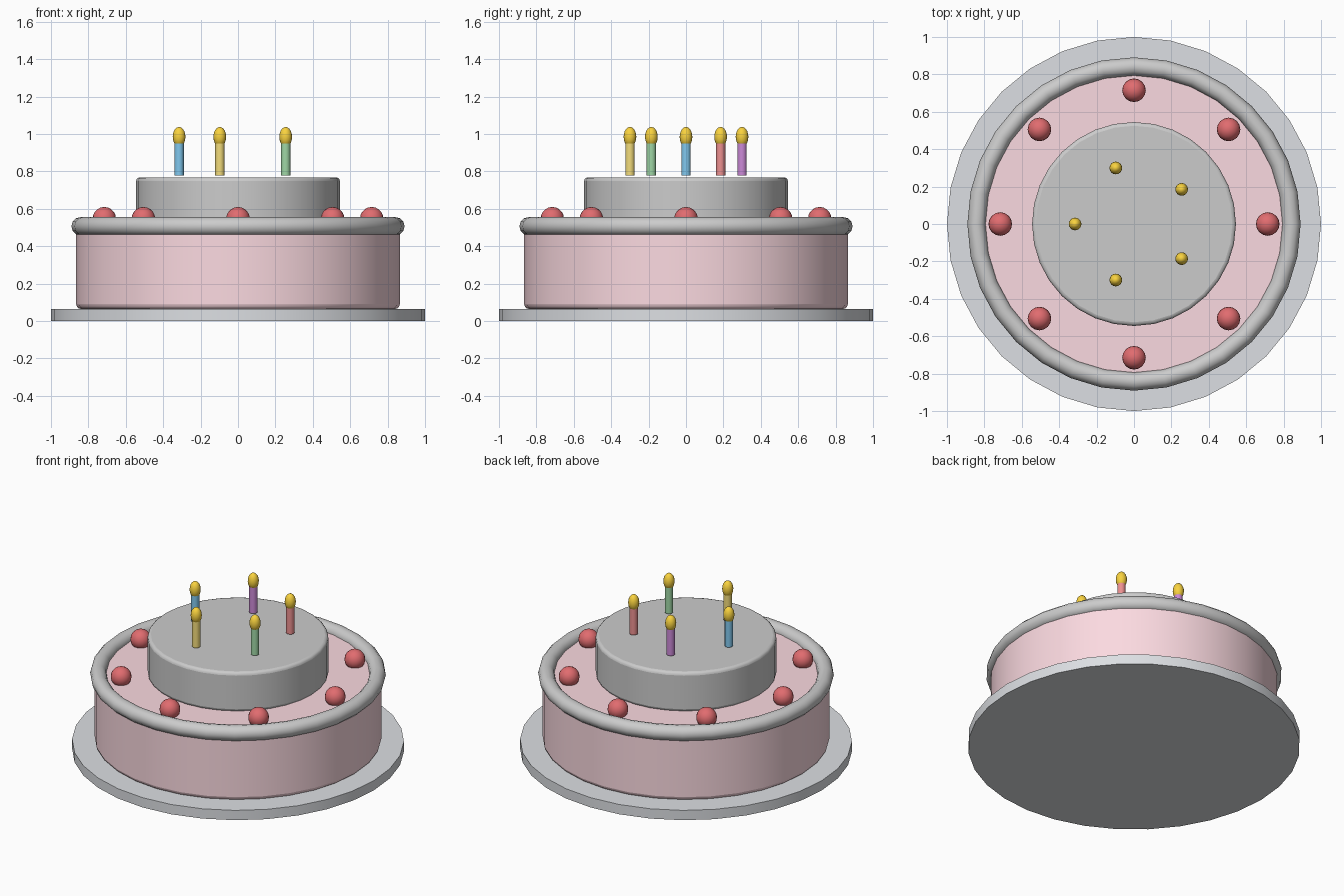
import bpy, math

if "Cube" in bpy.data.objects:
    bpy.data.objects.remove(bpy.data.objects["Cube"])


def material(name, rgb):
    m = bpy.data.materials.new(name)
    m.diffuse_color = (*rgb, 1)
    m.use_nodes = True
    m.node_tree.nodes["Principled BSDF"].inputs["Base Color"].default_value = m.diffuse_color
    return m


def finish(name, mat=None):
    ob = bpy.context.object
    ob.name = name
    bpy.ops.object.shade_smooth_by_angle(angle=math.radians(35))
    if mat:
        ob.data.materials.append(mat)
    return ob


def disc(name, r, z0, z1, mat=None, sides=32, bevel=0, x=0, y=0):
    bpy.ops.mesh.primitive_cylinder_add(vertices=sides, radius=r, depth=z1 - z0,
                                        location=(x, y, (z0 + z1) / 2))
    ob = finish(name, mat)
    if bevel:
        b = ob.modifiers.new("rounded_rims", 'BEVEL')
        b.width, b.segments = bevel, 3
        b.limit_method, b.angle_limit = 'ANGLE', math.radians(40)
    return ob


def ball(name, r, loc, mat, rz=None):
    bpy.ops.mesh.primitive_uv_sphere_add(segments=16, ring_count=10, radius=1, location=loc)
    ob = bpy.context.object
    ob.scale = (r, r, rz or r)
    bpy.ops.object.transform_apply(location=False, rotation=False, scale=True)
    finish(name, mat)


plate_mat = material("plate_grey", (0.72, 0.74, 0.77))
pink = material("pink_icing", (0.97, 0.70, 0.75))
red = material("cherry_red", (0.75, 0.15, 0.16))
gold = material("flame_gold", (0.95, 0.65, 0.05))
waxes = [material("wax_" + n, c) for n, c in (
    ("red", (0.85, 0.28, 0.28)), ("purple", (0.60, 0.25, 0.68)),
    ("blue", (0.22, 0.58, 0.86)), ("yellow", (0.90, 0.72, 0.20)),
    ("green", (0.35, 0.68, 0.38)))]

# Plate and two tiers
disc("plate", 1.0, 0, 0.065, plate_mat)
disc("lower_tier", 0.865, 0.065, 0.51, pink, bevel=0.025)
disc("upper_tier", 0.545, 0.505, 0.768, bevel=0.02)

# Piped cream rim
bpy.ops.mesh.primitive_torus_add(major_segments=32, minor_segments=12, major_radius=0.842,
                                 minor_radius=0.049, location=(0, 0, 0.507))
finish("cream_rim")

# Cherries around the lower tier
for i in range(8):
    a = i * math.tau / 8
    ball(f"cherry_{i + 1}", 0.063, (0.715 * math.cos(a), 0.715 * math.sin(a), 0.547), red)

# Candles with flames
for i, wax in enumerate(waxes):
    a = math.radians(36 + 72 * i)
    x, y = 0.315 * math.cos(a), 0.315 * math.sin(a)
    disc(f"candle_{i + 1}", 0.025, 0.778, 0.955, wax, sides=12, x=x, y=y)
    ball(f"flame_{i + 1}", 0.034, (x, y, 0.985), gold, rz=0.053)
